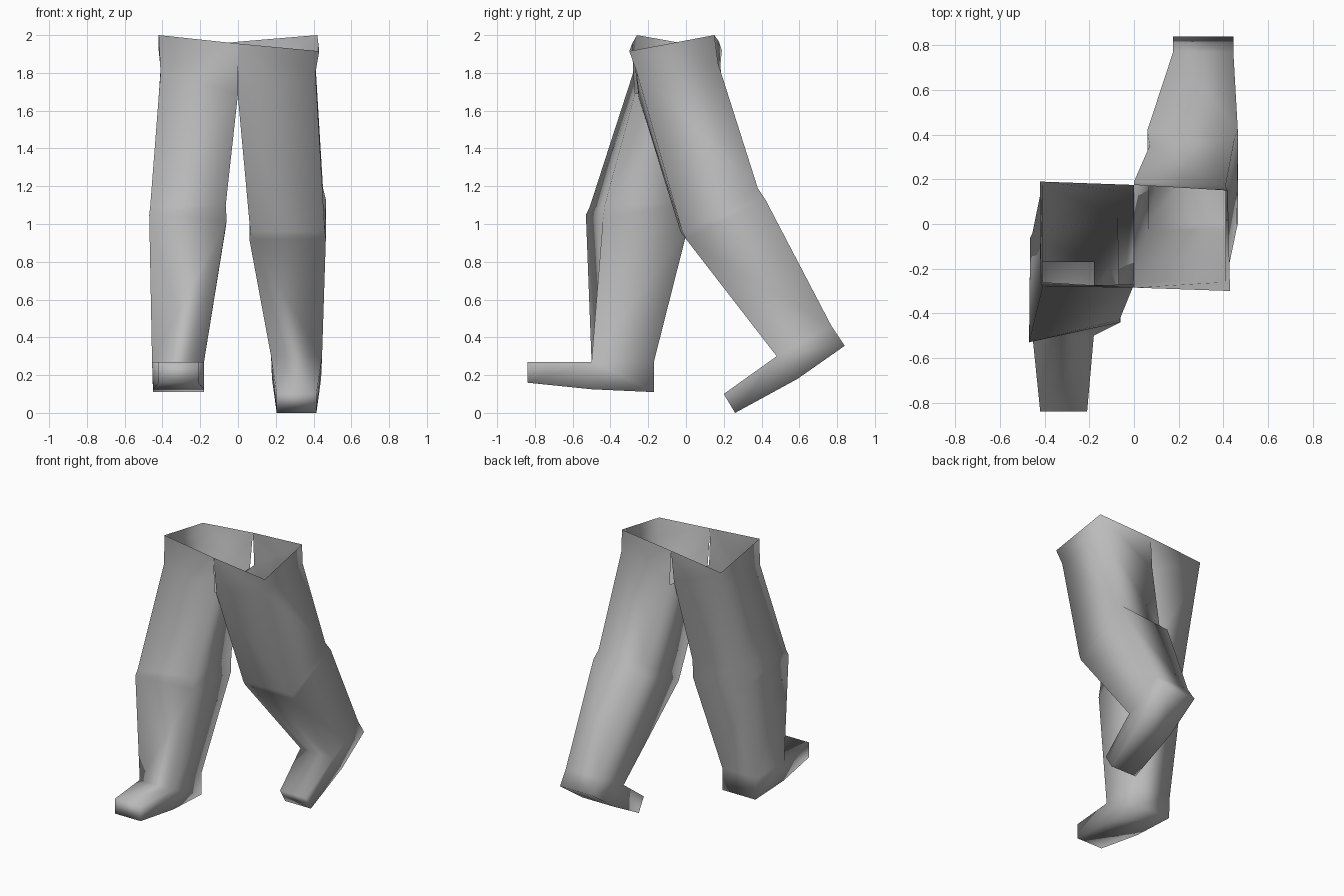
import bpy, bmesh

if "Cube" in bpy.data.objects:
    bpy.data.objects.remove(bpy.data.objects["Cube"])

grey = bpy.data.materials.new("plain grey")
grey.use_nodes = True
colour = (0.5, 0.5, 0.5, 1)
grey.diffuse_color = colour
grey.node_tree.nodes["Principled BSDF"].inputs["Base Color"].default_value = colour


def build_leg(name, rings, foot):
    """Skin a leg through four-cornered rings (front outer, back outer,
    back inner, front inner), then add the boxy foot."""
    bm = bmesh.new()
    loops = [[bm.verts.new(p) for p in ring] for ring in rings]
    for n, (a, b) in enumerate(zip(loops, loops[1:])):
        for i in range(4):
            if n == 0 and i == 2:      # pelvis is open between the legs
                continue
            j = (i + 1) % 4
            bm.faces.new((a[i], a[j], b[j], b[i]))

    # foot: pairs of outer and inner points across the profile
    def pair(key):
        (xo, xi), y, z = foot[key]
        return [bm.verts.new((x, y, z)) for x in (xo, xi)]
    heel, arch, tip_low, tip_top = map(pair, ("heel", "arch", "tip_low", "tip_top"))
    fo, bo, bi, fi = loops[-1]
    bm.faces.new((bo, bi, heel[1], heel[0]))
    bm.faces.new((heel[0], heel[1], arch[1], arch[0]))
    bm.faces.new((arch[0], arch[1], tip_low[1], tip_low[0]))
    bm.faces.new((tip_low[0], tip_low[1], tip_top[1], tip_top[0]))
    bm.faces.new((tip_top[0], tip_top[1], fi, fo))
    for s, front, back in ((0, fo, bo), (1, fi, bi)):
        bm.faces.new((front, back, heel[s], arch[s]))
        bm.faces.new((front, arch[s], tip_low[s], tip_top[s]))

    bmesh.ops.recalc_face_normals(bm, faces=bm.faces[:])
    for f in bm.faces:
        f.smooth = True
    mesh = bpy.data.meshes.new(name)
    bm.to_mesh(mesh)
    bm.free()
    mesh.materials.append(grey)
    bpy.context.collection.objects.link(bpy.data.objects.new(name, mesh))


# shared centre points of the waist
back_mid, front_mid = (0, .175, 1.965), (0, -.285, 1.955)

# left leg, trailing behind with the heel raised
build_leg("left_leg", [
    [(.43, -.30, 1.915), (.42, .15, 2.0), back_mid, front_mid],                  # waist
    [(.41, -.26, 1.80), (.41, .17, 1.85), (0, .19, 1.72), (0, -.25, 1.67)],      # hip
    [(.46, -.02, .96), (.45, .38, 1.19), (.07, .35, 1.17), (.065, -.03, .96)],   # upper knee
    [(.465, 0, .92), (.465, .42, 1.13), (.06, .42, 1.12), (.06, 0, .92)],        # lower knee
    [(.445, .48, .30), (.445, .77, .46), (.175, .77, .46), (.175, .48, .30)],    # ankle
], {"heel": ((.445, .175), .84, .355), "arch": ((.44, .18), .59, .18),
    "tip_low": ((.415, .205), .26, 0), "tip_top": ((.415, .205), .20, .10)})

# right leg, stepping forward with the foot level
build_leg("right_leg", [
    [(-.42, -.26, 2.0), (-.42, .19, 1.92), back_mid, front_mid],                       # waist
    [(-.41, -.28, 1.80), (-.41, .18, 1.82), (0, .14, 1.72), (0, -.27, 1.69)],          # hip
    [(-.465, -.51, 1.09), (-.455, -.04, 1.16), (-.075, .03, 1.12), (-.065, -.43, 1.10)],  # upper knee
    [(-.47, -.53, 1.05), (-.465, -.06, 1.0), (-.065, .01, .98), (-.06, -.44, 1.02)],   # lower knee
    [(-.455, -.50, .27), (-.455, -.17, .27), (-.18, -.17, .27), (-.18, -.50, .27)],    # ankle
], {"heel": ((-.45, -.18), -.17, .11), "arch": ((-.45, -.18), -.50, .125),
    "tip_low": ((-.42, -.21), -.84, .16), "tip_top": ((-.42, -.21), -.84, .27)})
